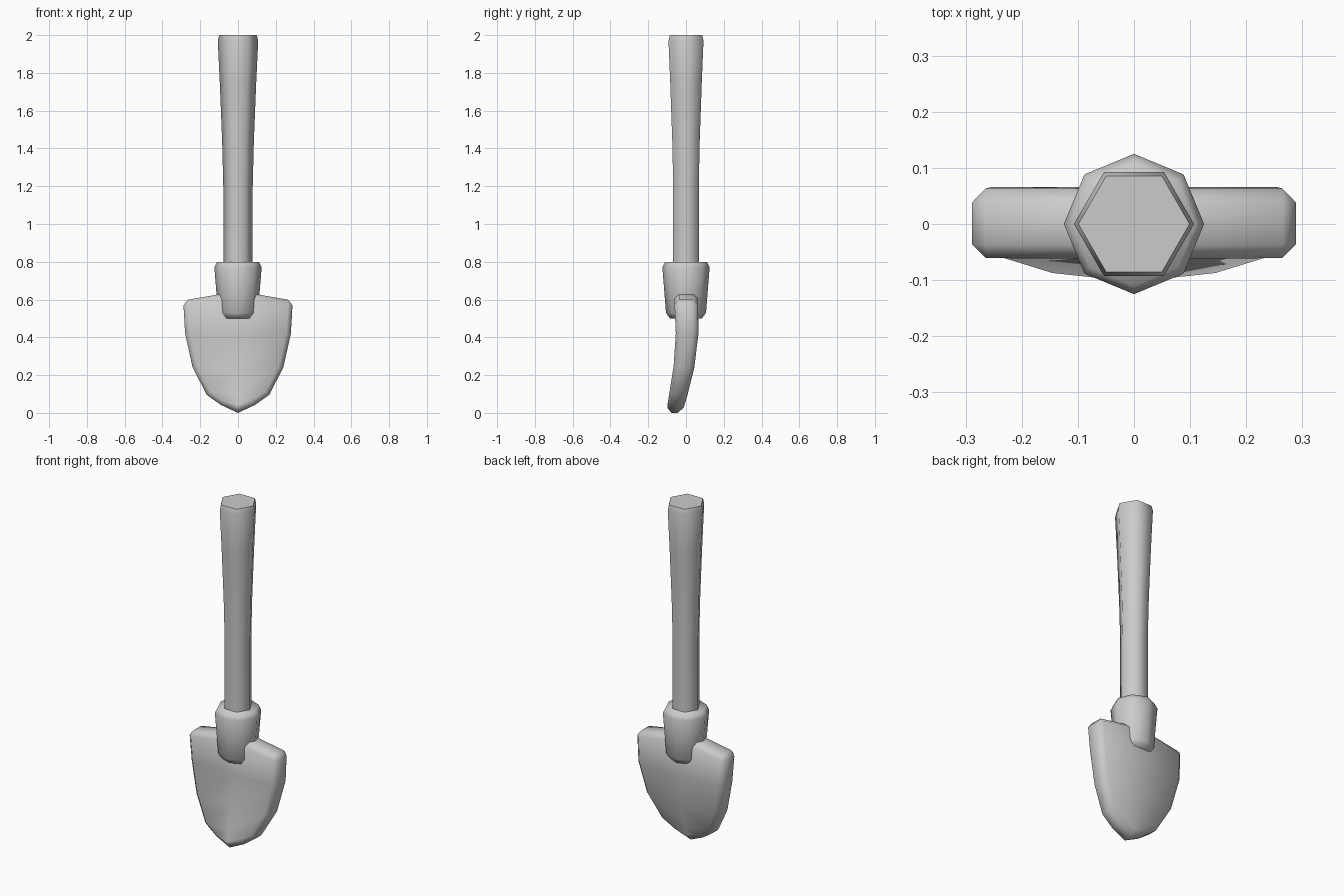
import bpy, bmesh, math

if "Cube" in bpy.data.objects:
    bpy.data.objects.remove(bpy.data.objects["Cube"])


def finish(name, bm):
    bmesh.ops.recalc_face_normals(bm, faces=bm.faces[:])
    mesh = bpy.data.meshes.new(name)
    bm.to_mesh(mesh)
    bm.free()
    obj = bpy.data.objects.new(name, mesh)
    bpy.context.collection.objects.link(obj)
    bpy.ops.object.select_all(action='DESELECT')
    obj.select_set(True)
    bpy.context.view_layer.objects.active = obj
    bpy.ops.object.shade_smooth_by_angle(angle=math.radians(70))
    return obj


def lathe(name, profile, sides):
    """Capped prism through (radius, z) rings, with a corner on +x."""
    bm = bmesh.new()
    rings = [[bm.verts.new((r * math.cos(math.tau * i / sides),
                            r * math.sin(math.tau * i / sides), z))
              for i in range(sides)] for r, z in profile]
    for low, high in zip(rings, rings[1:]):
        for i in range(sides):
            j = (i + 1) % sides
            bm.faces.new((low[i], low[j], high[j], high[i]))
    bm.faces.new(rings[0][::-1])
    bm.faces.new(rings[-1])
    return finish(name, bm)


# Hexagonal flared handle
lathe("handle", [(0.078, 0.72), (0.078, 1.2), (0.084, 1.44), (0.096, 1.74),
                 (0.107, 1.97), (0.099, 2.0)], 6)

# Octagonal socket
lathe("socket", [(0.085, 0.5), (0.106, 0.53), (0.125, 0.77), (0.11, 0.8)], 8)

# Curved blade: rows of half width, edge z, centre z, front y, back y
rows = [(0.09, 0.042, 0.042, -0.098, -0.008), (0.165, 0.095, 0.095, -0.09, 0.008),
        (0.24, 0.24, 0.24, -0.066, 0.044), (0.28, 0.42, 0.42, -0.054, 0.066),
        (0.29, 0.595, 0.645, -0.062, 0.063)]
bm = bmesh.new()
tip = [bm.verts.new((0, y, 0.0)) for y in (-0.102, -0.02)]
grid = []
for w, ze, zc, front, back in rows:
    grid.append([[bm.verts.new((s * w, y, zc if s == 0 else ze)) for s in (-1, 0, 1)]
                 for y in (front, back)])
for side in (0, 1):
    for c in (0, 1):
        bm.faces.new((tip[side], grid[0][side][c], grid[0][side][c + 1]))
        for a, b in zip(grid, grid[1:]):
            bm.faces.new((a[side][c], a[side][c + 1], b[side][c + 1], b[side][c]))
for c in (0, 2):
    edge = [tip] + [[r[0][c], r[1][c]] for r in grid]
    for a, b in zip(edge, edge[1:]):
        bm.faces.new((a[0], a[1], b[1], b[0]))
for c in (0, 1):
    f, k = grid[-1]
    bm.faces.new((f[c], f[c + 1], k[c + 1], k[c]))
bmesh.ops.recalc_face_normals(bm, faces=bm.faces[:])

# Chamfered blade rim
sharp = [e for e in bm.edges if e.calc_face_angle() > math.radians(54)]
bmesh.ops.bevel(bm, geom=sharp, offset=0.025, segments=1, profile=0.5,
                affect='EDGES', clamp_overlap=True)
finish("blade", bm)
